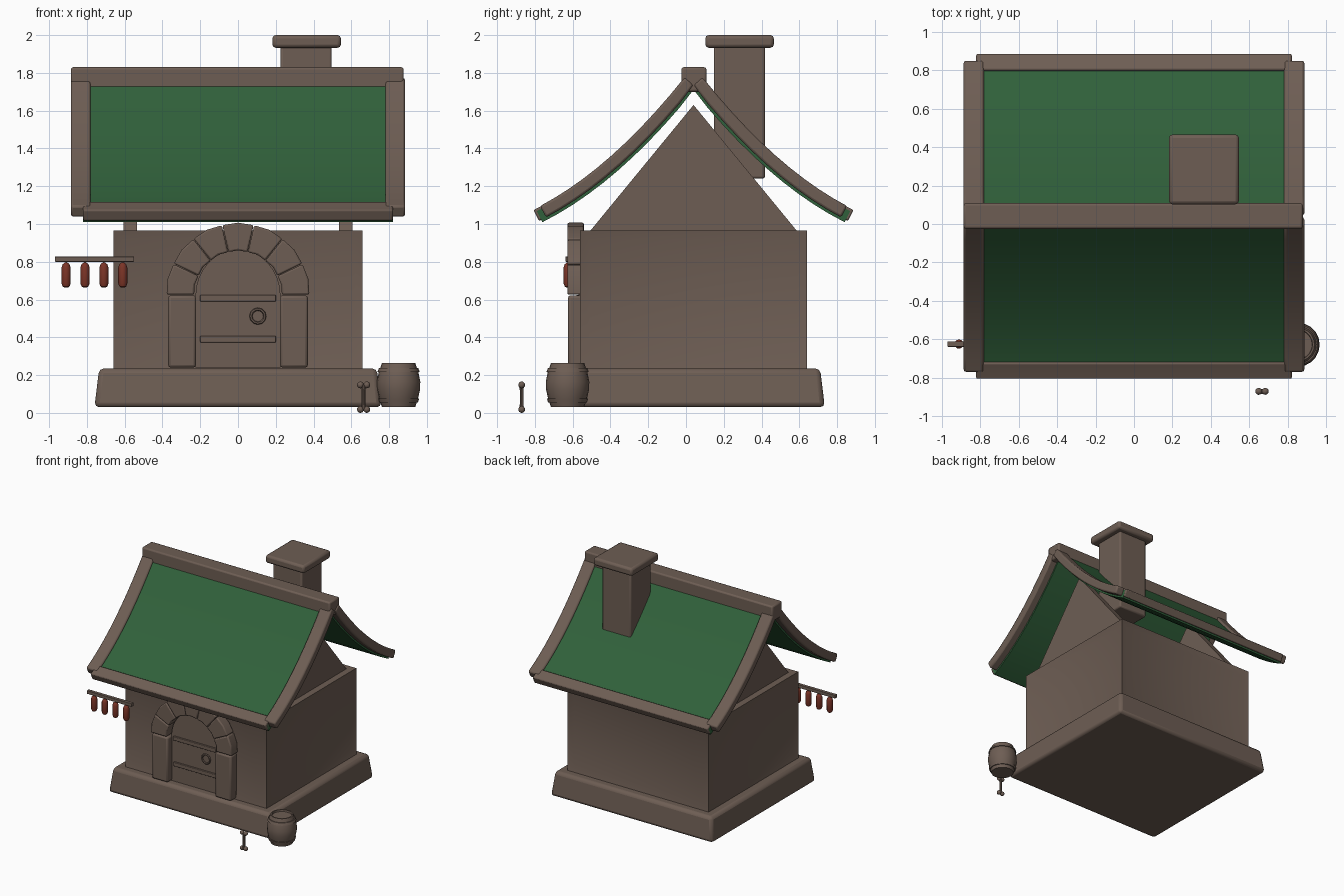
import bpy, bmesh, math
from mathutils import Vector

if "Cube" in bpy.data.objects:
    bpy.data.objects.remove(bpy.data.objects["Cube"])

CY = 0.04  # depth of the house centre line


def material(name, color):
    m = bpy.data.materials.new(name)
    m.diffuse_color = (*color, 1)
    m.use_nodes = True
    m.node_tree.nodes["Principled BSDF"].inputs["Base Color"].default_value = m.diffuse_color
    return m


BROWN = material("weathered brown", (0.155, 0.111, 0.088))
GREEN = material("roof green", (0.03, 0.118, 0.043))
RED = material("sausage red", (0.2, 0.035, 0.02))


def finish(name, bm, mat, bevel=0.0, smooth=True, segments=2):
    """Turn a bmesh into a named, coloured, optionally bevelled object."""
    bmesh.ops.recalc_face_normals(bm, faces=bm.faces[:])
    me = bpy.data.meshes.new(name)
    bm.to_mesh(me)
    bm.free()
    me.materials.append(mat)
    ob = bpy.data.objects.new(name, me)
    bpy.context.collection.objects.link(ob)
    if bevel:
        mod = ob.modifiers.new("soft edges", "BEVEL")
        mod.width, mod.segments, mod.limit_method = bevel, segments, "ANGLE"
        mod.angle_limit = math.radians(40)
    if smooth:
        bpy.ops.object.select_all(action="DESELECT")
        ob.select_set(True)
        bpy.context.view_layer.objects.active = ob
        bpy.ops.object.shade_smooth_by_angle(angle=math.radians(35))
    return ob


def box(name, x, y, z, mat=BROWN, bevel=0.0, taper=0.0, inset=None):
    """Box from ranges; taper draws the top in, inset recesses the side faces."""
    bm = bmesh.new()
    bmesh.ops.create_cube(bm, size=1)
    for v in bm.verts:
        t = taper if v.co.z > 0 else 0
        v.co = [(r[0] + t) if c < 0 else (r[1] - t) for c, r in zip(v.co, (x, y))] + \
               [z[0] if v.co.z < 0 else z[1]]
    if inset:
        bm.normal_update()
        sides = [f for f in bm.faces if abs(f.normal.z) < 0.5]
        bmesh.ops.inset_individual(bm, faces=sides, thickness=inset[0], depth=-inset[1])
    return finish(name, bm, mat, bevel)


def prism(name, outline, axis, a, b, mat=BROWN, bevel=0.0):
    """Extrude an outline along x (points are y, z) or along y (points are x, z)."""
    bm = bmesh.new()
    place = (lambda p, t: (t, p[0], p[1])) if axis == "x" else (lambda p, t: (p[0], t, p[1]))
    lo = [bm.verts.new(place(p, a)) for p in outline]
    hi = [bm.verts.new(place(p, b)) for p in outline]
    bm.faces.new(lo)
    bm.faces.new(hi[::-1])
    n = len(lo)
    for i in range(n):
        bm.faces.new((lo[i], lo[(i + 1) % n], hi[(i + 1) % n], hi[i]))
    return finish(name, bm, mat, bevel)


def lathe(name, profile, centre, mat=BROWN, sides=20):
    """Revolve (radius, height) points around a vertical axis."""
    bm = bmesh.new()
    rings = [[bm.verts.new((centre[0] + r * math.cos(2 * math.pi * i / sides),
                            centre[1] + r * math.sin(2 * math.pi * i / sides), z))
              for i in range(sides)] for r, z in profile]
    for p, q in zip(rings, rings[1:]):
        for i in range(sides):
            j = (i + 1) % sides
            bm.faces.new((p[i], p[j], q[j], q[i]))
    bm.faces.new(rings[0])
    bm.faces.new(rings[-1])
    return finish(name, bm, mat)


# Foundation and panelled walls
box("foundation", (-0.76, 0.76), (-0.655, 0.735), (0.03, 0.235), bevel=0.025, taper=0.025)
box("walls", (-0.66, 0.66), (-0.56, 0.64), (0.235, 0.965), inset=(0.073, 0.018))

# Gable triangles
for side, name in ((-1, "left_gable"), (1, "right_gable")):
    prism(name, [(CY - 0.55, 0.96), (CY + 0.55, 0.96), (CY, 1.63)], "x",
          side * 0.535, side * 0.605)


# Curved roof slopes
def slope_point(d, offset):
    z = 1.74 - 1.255 * d + 0.466 * d * d
    n = Vector((1.255 - 0.932 * d, 1)).normalized()
    return Vector((d, z)) + n * offset


def roof_strip(name, side, d0, d1, low, high, x0, x1, mat, bevel=0.0):
    ds = [d0 + (d1 - d0) * i / 10 for i in range(11)]
    pts = [slope_point(d, high) for d in ds] + [slope_point(d, low) for d in reversed(ds)]
    pts = [(CY + side * max(p.x, 0), p.y) for p in pts]
    prism(name, pts, "x", x0, x1, mat, bevel)


for side, word in ((-1, "front"), (1, "back")):
    roof_strip(word + "_roof_sheet", side, 0.012, 0.81, -0.022, 0.043, -0.82, 0.82, GREEN)
    for sx, hand in ((-1, "left"), (1, "right")):
        roof_strip(f"{word}_{hand}_rail", side, 0.0, 0.785, -0.008, 0.06,
                   sx * 0.78, sx * 0.885, BROWN, 0.012)
    roof_strip(word + "_eave_rail", side, 0.735, 0.822, -0.008, 0.057, -0.82, 0.82, BROWN, 0.008)

box("ridge_beam", (-0.885, 0.877), (CY - 0.065, CY + 0.068), (1.70, 1.83), bevel=0.012)

# Chimney
box("chimney_stack", (0.225, 0.495), (0.147, 0.418), (1.24, 1.95), bevel=0.012)
box("chimney_cap", (0.182, 0.545), (0.102, 0.465), (1.933, 2.0), bevel=0.018)

# Arched door with straps and ring handle
ARC_Z = 0.62
outline = [(-0.225, 0.24), (0.225, 0.24)]
outline += [(0.225 * math.cos(a), ARC_Z + 0.245 * math.sin(a))
            for a in (math.pi * i / 16 for i in range(17))]
prism("door", outline, "y", -0.568, -0.5)
for z in (0.39, 0.607):
    box("door_strap", (-0.2, 0.2), (-0.582, -0.56), (z - 0.017, z + 0.017), bevel=0.004)
bpy.ops.mesh.primitive_torus_add(major_radius=0.037, minor_radius=0.008, major_segments=12,
                                 minor_segments=6, location=(0.105, -0.578, 0.512),
                                 rotation=(math.pi / 2, 0, 0))
ring = bpy.context.object
ring.name = "door_ring"
ring.data.materials.append(BROWN)

# Stone door surround
for s, word in ((-1, "left"), (1, "right")):
    box(word + "_door_pillar", sorted((s * 0.222, s * 0.37)), (-0.625, -0.54),
        (0.24, 0.622), bevel=0.014)
STONES = 7
for k in range(STONES):
    a0, a1 = (math.pi * (k + t) / STONES for t in (0.01, 0.99))
    am = (a0 + a1) / 2
    pts = [(r * math.cos(a), ARC_Z + 0.005 + r * math.sin(a))
           for r, a in ((0.232, a0), (0.378, a0), (0.382, am), (0.378, a1), (0.232, a1), (0.236, am))]
    prism("arch_stone", pts, "y", -0.628, -0.54, bevel=0.009)

# Sausage rack
box("sausage_rod", (-0.97, -0.55), (-0.638, -0.61), (0.8, 0.828), bevel=0.003)
for i in range(4):
    prof = [(0.008, 0.663), (0.018, 0.669), (0.024, 0.685), (0.024, 0.77),
            (0.018, 0.787), (0.008, 0.795)]
    lathe("sausage", prof, (-0.91 + 0.1 * i, -0.624), RED, 12)
    lathe("sausage_string", [(0.004, 0.79), (0.004, 0.81)], (-0.91 + 0.1 * i, -0.624), BROWN, 6)

# Barrel with two hoops
B = (0.85, -0.627)
lathe("barrel", [(0.088, 0.03), (0.104, 0.08), (0.114, 0.125), (0.115, 0.165), (0.105, 0.215),
                 (0.088, 0.265), (0.078, 0.265), (0.076, 0.25)], B)
for z, r0, r1 in ((0.055, 0.100, 0.106), (0.217, 0.109, 0.101)):
    lathe("barrel_hoop", [(r0 - 0.006, z), (r0 + 0.003, z), (r1 + 0.003, z + 0.02),
                          (r1 - 0.006, z + 0.02)], B)

# Bone standing in front
lathe("bone_shaft", [(0.013, 0.02), (0.010, 0.05), (0.010, 0.115), (0.013, 0.148)], (0.665, -0.87), sides=10)
for z in (0.018, 0.148):
    for s in (-1, 1):
        bm = bmesh.new()
        bmesh.ops.create_uvsphere(bm, u_segments=12, v_segments=8, radius=0.018)
        bmesh.ops.translate(bm, verts=bm.verts, vec=(0.665 + s * 0.017, -0.87, z))
        finish("bone_knob", bm, BROWN)
